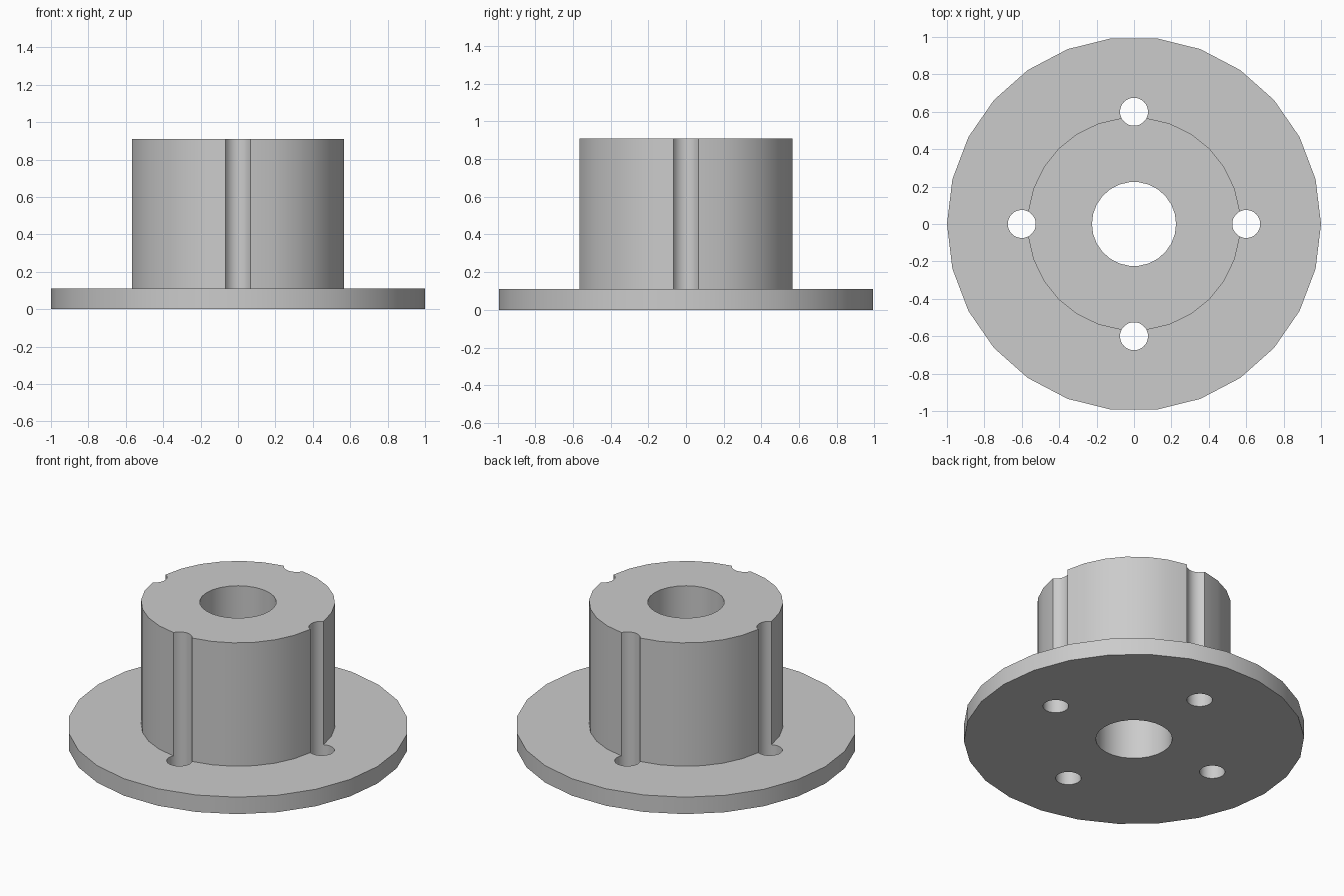
import bpy
import bmesh
from math import sin, cos, pi, radians, asin, acos

# Remove the default cube only
default = bpy.data.objects.get("Cube")
if default:
    bpy.data.objects.remove(default, do_unlink=True)

FLANGE_R, HUB_R, BORE_R = 1.0, 0.57, 0.225
BOLT_R, BOLT_DIST = 0.075, 0.6
FLANGE_TOP, HUB_TOP = 0.11, 0.91

# Plain grey finish
grey = bpy.data.materials.new("plain_grey")
grey.use_nodes = True
colour = (0.6, 0.6, 0.6, 1.0)
grey.diffuse_color = colour
grey.node_tree.nodes["Principled BSDF"].inputs["Base Color"].default_value = colour


def arc(radius, start, end, steps, centre=(0, 0)):
    """Points along an arc, leaving out the last one."""
    angles = [start + (end - start) * i / steps for i in range(steps)]
    return [(centre[0] + radius * cos(a), centre[1] + radius * sin(a)) for a in angles]


def extrude_loops(name, loops, z0, z1):
    """Solid from an outer outline and its holes."""
    bm = bmesh.new()
    rims = ([], [])
    for loop in loops:
        low = [bm.verts.new((x, y, z0)) for x, y in loop]
        high = [bm.verts.new((x, y, z1)) for x, y in loop]
        for i in range(len(loop)):
            j = (i + 1) % len(loop)
            bm.faces.new((low[i], low[j], high[j], high[i]))
            rims[0].append(bm.edges.get((low[i], low[j])))
            rims[1].append(bm.edges.get((high[i], high[j])))
    for rim in rims:
        bmesh.ops.triangle_fill(bm, use_beauty=True, edges=rim)
    bmesh.ops.recalc_face_normals(bm, faces=bm.faces)
    mesh = bpy.data.meshes.new(name)
    bm.to_mesh(mesh)
    bm.free()
    mesh.materials.append(grey)
    obj = bpy.data.objects.new(name, mesh)
    bpy.context.collection.objects.link(obj)
    bpy.ops.object.select_all(action="DESELECT")
    obj.select_set(True)
    bpy.context.view_layer.objects.active = obj
    bpy.ops.object.shade_smooth_by_angle(angle=radians(30))
    return obj


# Where each bolt hole crosses the hub wall
cross_x = (BOLT_DIST**2 + HUB_R**2 - BOLT_R**2) / (2 * BOLT_DIST)
hub_angle = acos(cross_x / HUB_R)
bolt_angle = pi - asin(HUB_R * sin(hub_angle) / BOLT_R)

bore = arc(BORE_R, 0, 2 * pi, 26)
hub_outline, bolt_holes = [], []
for quarter in range(4):
    turn = quarter * pi / 2
    centre = (BOLT_DIST * cos(turn), BOLT_DIST * sin(turn))
    # Bolt hole, split so its inner arc lines up with the hub groove
    bolt_holes.append(
        arc(BOLT_R, turn - bolt_angle, turn + bolt_angle, 16, centre)
        + arc(BOLT_R, turn + bolt_angle, turn + 2 * pi - bolt_angle, 9, centre))
    # Groove, then the curved wall up to the next groove
    hub_outline += arc(BOLT_R, turn + 2 * pi - bolt_angle, turn + bolt_angle, 9, centre)
    hub_outline += arc(HUB_R, turn + hub_angle, turn + pi / 2 - hub_angle, 6)

# Flange with bolt holes and bore
extrude_loops("flange", [arc(FLANGE_R, 0, 2 * pi, 26), bore] + bolt_holes, 0, FLANGE_TOP)
# Grooved hub with bore
extrude_loops("hub", [hub_outline, bore], FLANGE_TOP, HUB_TOP)
